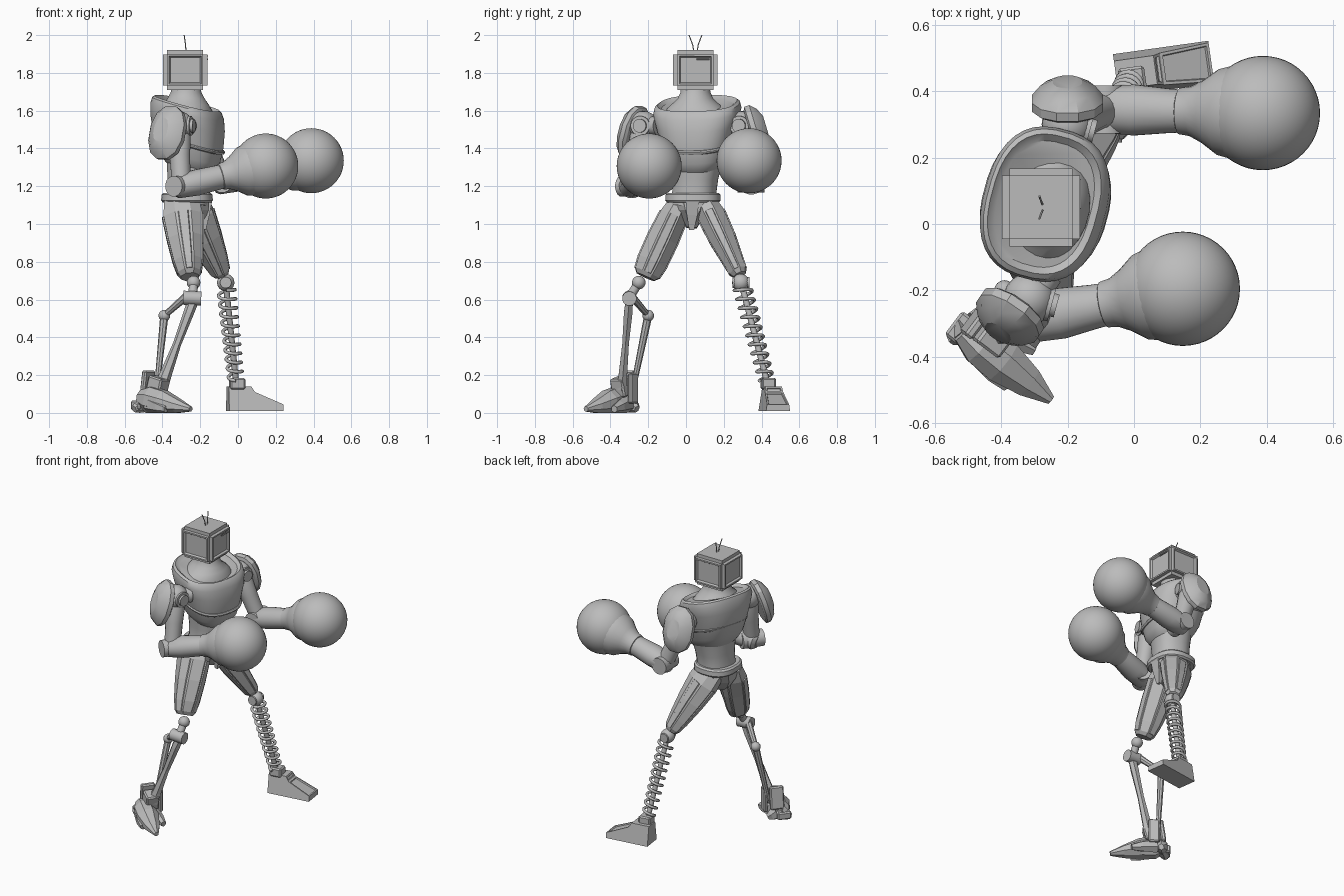
import bpy, bmesh
from math import cos, sin, pi, radians
from mathutils import Vector, Matrix

old = bpy.data.objects.get("Cube")
if old:
    bpy.data.objects.remove(old)

GREY = (0.5, 0.5, 0.5, 1)
metal = bpy.data.materials.new("plain_grey")
metal.use_nodes = True
metal.diffuse_color = GREY
metal.node_tree.nodes["Principled BSDF"].inputs["Base Color"].default_value = GREY

X, Z = Vector((1, 0, 0)), Vector((0, 0, 1))


def finish(obj, angle=35):
    if not obj.data.materials:
        obj.data.materials.append(metal)
    bpy.ops.object.select_all(action='DESELECT')
    obj.select_set(True)
    bpy.context.view_layer.objects.active = obj
    if angle:
        bpy.ops.object.shade_smooth_by_angle(angle=radians(angle))
    return obj


def from_bmesh(name, bm, angle=35):
    bmesh.ops.recalc_face_normals(bm, faces=bm.faces)
    mesh = bpy.data.meshes.new(name)
    bm.to_mesh(mesh)
    bm.free()
    obj = bpy.data.objects.new(name, mesh)
    bpy.context.collection.objects.link(obj)
    return finish(obj, angle)


def loft(name, a, b, stations, n=24, power=1.0, up=Z, tilt=0, angle=35, turn=0.5):
    """Rings (t, side radius, up radius) strung along the line from a to b."""
    a, b = Vector(a), Vector(b)
    d = (b - a).normalized()
    u = Vector(up).cross(d).normalized()
    v = d.cross(u)
    bm = bmesh.new()
    rings = []
    for t, ru, rv in stations:
        ring = []
        for i in range(n):
            w = 2 * pi * (i + turn) / n
            c, s = cos(w), sin(w)
            c = abs(c) ** power * (1 if c > 0 else -1)
            s = abs(s) ** power * (1 if s > 0 else -1)
            p = a.lerp(b, t) + u * c * ru + v * s * rv + d * tilt * s * rv
            p.z = max(p.z, 0)
            ring.append(bm.verts.new(p))
        rings.append(ring)
    for r, q in zip(rings, rings[1:]):
        for i in range(n):
            bm.faces.new((r[i], r[(i + 1) % n], q[(i + 1) % n], q[i]))
    bm.faces.new(rings[0])
    bm.faces.new(rings[-1])
    return from_bmesh(name, bm, angle)


def rod(name, a, b, r, r2=None, n=12):
    return loft(name, a, b, [(0, r, r), (1, r2 or r, r2 or r)], n)


def ball(name, loc, r, seg=32):
    bm = bmesh.new()
    bmesh.ops.create_uvsphere(bm, u_segments=seg, v_segments=seg // 2, radius=r)
    bmesh.ops.translate(bm, vec=Vector(loc), verts=bm.verts)
    return from_bmesh(name, bm, 60)


def box(name, loc, size, yaw=0, pitch=0, bevel=0.008):
    bm = bmesh.new()
    bmesh.ops.create_cube(bm, size=1)
    bmesh.ops.scale(bm, vec=size, verts=bm.verts)
    bmesh.ops.bevel(bm, geom=bm.edges[:], offset=bevel, segments=1, affect='EDGES')
    bm.transform(Matrix.Translation(loc) @ Matrix.Rotation(radians(yaw), 4, 'Z')
                 @ Matrix.Rotation(radians(pitch), 4, 'Y'))
    return from_bmesh(name, bm, 0)


def wire(name, points, r, res=2):
    cu = bpy.data.curves.new(name, 'CURVE')
    cu.dimensions = '3D'
    cu.bevel_depth, cu.bevel_resolution, cu.use_fill_caps = r, res, True
    sp = cu.splines.new('POLY')
    sp.points.add(len(points) - 1)
    for p, co in zip(sp.points, points):
        p.co = (*co, 1)
    obj = bpy.data.objects.new(name, cu)
    bpy.context.collection.objects.link(obj)
    finish(obj, 0)
    bpy.ops.object.convert(target='MESH')
    return finish(bpy.context.object, 50)


# Head: bevelled television box with recessed panels on every side
bm = bmesh.new()
bmesh.ops.create_cube(bm, size=1)
bmesh.ops.scale(bm, vec=(0.235, 0.235, 0.21), verts=bm.verts)
bmesh.ops.bevel(bm, geom=bm.edges[:], offset=0.022, segments=2, affect='EDGES')
sides = [f for f in bm.faces if f.calc_area() > 0.02 and abs(f.normal.z) < 0.5]
for f in sides:
    bmesh.ops.inset_individual(bm, faces=[f], thickness=0.014)
    bmesh.ops.inset_individual(bm, faces=[f], thickness=0.01, depth=-0.012)
bmesh.ops.translate(bm, vec=(-0.28, 0.05, 1.815), verts=bm.verts)
from_bmesh("head", bm, 30)
for z, w in ((1.89, 0.09), (1.872, 0.07)):
    box("head_slot", (-0.163, 0.09, z), (0.008, w, 0.006), bevel=0.001)
for s in (-1, 1):
    wire("antenna", [(-0.275, 0.05 + s * 0.008, 1.91), (-0.278, 0.05 + s * 0.015, 1.95),
                     (-0.285, 0.05 + s * 0.034, 2.0)], 0.003)

# Torso, turned slightly to its right
face = Vector((cos(radians(-15)), sin(radians(-15)), 0))
loft("neck", (-0.275, 0.05, 1.5), (-0.275, 0.05, 1.74),
     [(0, .19, .15), (.4, .17, .14), (.55, .13, .12), (.68, .095, .1), (.82, .08, .082),
      (1, .075, .075)], up=face)
loft("chest", (-0.26, 0.06, 1.29), (-0.27, 0.06, 1.64),
     [(0, .11, .11), (.08, .14, .135), (.2, .165, .16), (.45, .19, .18), (.7, .215, .188),
      (.88, .232, .183), (.97, .225, .172), (1, .21, .16), (.95, .19, .14)],
     n=36, power=.8, up=face, tilt=-.3)
loft("chest_band", (-0.26, 0.06, 1.42), (-0.26, 0.06, 1.44),
     [(0, .186, .178), (.3, .194, .183), (.7, .196, .185), (1, .19, .18)],
     n=36, power=.8, up=face, tilt=-.3)
loft("abdomen", (-0.265, 0.04, 1.1), (-0.25, 0.055, 1.34),
     [(0, .125, .115), (.3, .115, .11), (.6, .12, .115), (1, .14, .125)], power=.85, up=face)
loft("belt", (-0.27, 0.037, 1.115), (-0.27, 0.037, 1.165),
     [(0, .138, .13), (.2, .148, .138), (.8, .146, .136), (1, .135, .125)], power=.8, up=X)
loft("pelvis", (-0.27, 0.037, 1.12), (-0.26, 0.03, 0.98),
     [(0, .135, .125), (.4, .1, .12), (.8, .045, .09), (1, .03, .06)], n=8, up=X, angle=0)
loft("crotch_plate", (-0.15, 0.035, 1.13), (-0.18, 0.03, 0.97),
     [(0, .05, .02), (.5, .04, .02), (1, .018, .015)], n=4, up=X, angle=0)


# Arms ending in boxing gloves
def arm(side, shoulder, elbow, glove, pad, out):
    shoulder, elbow, glove, out = map(Vector, (shoulder, elbow, glove, out))
    out.normalize()
    flat = Vector((out.x, out.y, 0))
    ball(side + "_shoulder_ball", shoulder, 0.078, 24)
    rod(side + "_shoulder_axle", shoulder - flat * .1, shoulder + flat * .07, .05, n=16)
    for r, reach in ((.052, .07), (.036, .085)):
        rod(side + "_shoulder_disc", shoulder, shoulder + face * reach, r, n=20)
    loft(side + "_upper_arm", shoulder, elbow,
         [(0, .05, .05), (.2, .062, .062), (.5, .055, .055), (.8, .052, .052), (1, .05, .05)],
         n=16, up=X)
    d = (glove - elbow).normalized()
    rod(side + "_elbow_joint", elbow - flat * .075, elbow + flat * .075, .055, n=16)
    loft(side + "_forearm", elbow - d * .045, glove,
         [(0, .045, .045), (.04, .07, .06), (.25, .078, .07), (.45, .068, .066),
          (.58, .064, .064)], n=16)
    loft(side + "_glove_cuff", elbow, glove,
         [(.46, .06, .06), (.47, .07, .07), (.54, .075, .075), (.62, .095, .095),
          (.72, .13, .13), (.8, .14, .14)])
    ball(side + "_glove", glove, 0.172, 48)
    loft(side + "_shoulder_pad", Vector(pad) - out * .035, Vector(pad) + out * .055,
         [(0, .095, .13), (.1, .11, .148), (.4, .11, .15), (.75, .085, .12), (1, .045, .07)],
         n=12, power=.9, angle=25)


arm("right", (-.315, -.225, 1.52), (-.3, -.285, 1.2), (.147, -.195, 1.307),
    (-.38, -.285, 1.485), (-.55, -.8, .3))
arm("left", (-.2, .3, 1.52), (-.085, .345, 1.22), (.388, .334, 1.335),
    (-.2, .375, 1.49), (0, 1, .3))


# Thighs with faceted armour
def thigh(side, hip, knee, stations):
    loft(side + "_thigh", hip, knee, stations, n=8, up=X, angle=0)
    loft(side + "_thigh_plate", hip, knee,
         [(t, ru * .6, rv * 1.07) for t, ru, rv in stations[1:-1]], n=8, up=X, angle=0)
    loft(side + "_thigh_side_plate", hip, knee,
         [(t, ru * 1.08, rv * .55) for t, ru, rv in stations[1:-1]], n=8, up=X, angle=0)


thigh("right", (-.3, -.03, 1.12), (-.255, -.215, .72),
      [(0, .06, .1), (.2, .08, .112), (.5, .087, .1), (.8, .085, .082), (.95, .075, .066),
       (1, .055, .05)])
thigh("left", (-.26, .1, 1.12), (-.085, .285, .73),
      [(0, .06, .1), (.2, .078, .108), (.5, .073, .092), (.8, .058, .07), (.95, .05, .055),
       (1, .035, .04)])

# Right shin: two hinged struts
ball("right_knee_ball", (-.235, -.25, .69), .036, 20)
rod("right_knee_link", (-.235, -.25, .69), (-.24, -.3, .61), .024)
rod("right_knee_hinge", (-.29, -.3, .61), (-.195, -.3, .605), .038, n=16)
loft("right_shin", (-.235, -.3, .6), (-.41, -.34, .13),
     [(0, .022, .03), (.15, .026, .028), (.5, .02, .022), (.85, .026, .032), (1, .03, .04)],
     n=6, up=X, angle=0)
rod("right_strut_arm", (-.27, -.29, .62), (-.39, -.2, .515), .022, .016, 8)
ball("right_strut_joint", (-.39, -.2, .515), .031, 16)
rod("right_strut", (-.39, -.2, .515), (-.43, -.28, .13), .022, .014, 8)

# Right foot: central wedge, spread claws and heel plates
loft("right_foot", (-.515, -.32, .08), (-.25, -.53, .02),
     [(0, .04, .045), (.2, .068, .075), (.45, .072, .07), (.75, .05, .04), (1, .015, .014)],
     n=8, angle=0)
for start, end in (((-.44, -.31, .05), (-.3, -.38, .02)), ((-.47, -.39, .05), (-.38, -.49, .02)),
                   ((-.5, -.31, .05), (-.55, -.35, .02)), ((-.48, -.3, .05), (-.44, -.26, .02))):
    loft("right_claw", start, end, [(0, .04, .05), (.6, .035, .035), (1, .018, .02)],
         n=6, angle=0)
box("right_ankle", (-.425, -.34, .14), (.09, .085, .1), -37, 15)
box("right_heel_plate", (-.48, -.3, .15), (.03, .09, .15), -37, 8)
box("right_side_plate", (-.4, -.28, .13), (.07, .025, .16), -37)
box("right_heel_spur", (-.52, -.315, .04), (.06, .09, .05), -37)

# Left shin: coil spring around a thin core
ball("left_knee_ball", (-.065, .29, .69), .046, 24)
rod("left_knee_pin", (-.065, .245, .69), (-.065, .335, .69), .03, n=16)
top, low = Vector((-.062, .3, .66)), Vector((-.012, .425, .18))
axis = (low - top).normalized()
side = axis.cross(X).normalized()
fore = side.cross(axis)
turns, steps = 10, 20
coil = []
for i in range(turns * steps + 1):
    w = 2 * pi * i / steps
    t = i / (turns * steps)
    coil.append(top.lerp(low, t) + (side * cos(w) + fore * sin(w)) * (.046 - .008 * t))
wire("left_spring", coil, .009)
rod("left_shin_core", top, low, .016)
rod("left_spring_seat", low + Vector((0, 0, .02)), low - Vector((0, 0, .06)), .04, .055, 8)

# Left foot: tapered shoe from a side profile
outline = [(-.055, .01), (.235, .01), (.235, .045), (.085, .11), (.065, .14), (-.055, .14)]
bm = bmesh.new()
walls = []
for s in (-1, 1):
    walls.append([bm.verts.new((x, s * (.066 - .16 * z), z)) for x, z in outline])
    bm.faces.new(walls[-1])
for i in range(len(outline)):
    j = (i + 1) % len(outline)
    bm.faces.new((walls[0][i], walls[0][j], walls[1][j], walls[1][i]))
bm.normal_update()
slope = [f for f in bm.faces if .5 < f.normal.z < .98 or -.98 < f.normal.z < -.5]
bmesh.ops.recalc_face_normals(bm, faces=bm.faces)
bmesh.ops.inset_individual(bm, faces=slope, thickness=.012)
bmesh.ops.inset_individual(bm, faces=slope, thickness=.004, depth=-.008)
bm.transform(Matrix.Translation((0, .455, 0)) @ Matrix.Rotation(radians(8), 4, 'Z'))
from_bmesh("left_foot", bm, 0)
box("left_ankle", (-.005, .435, .155), (.08, .075, .06), 8)
